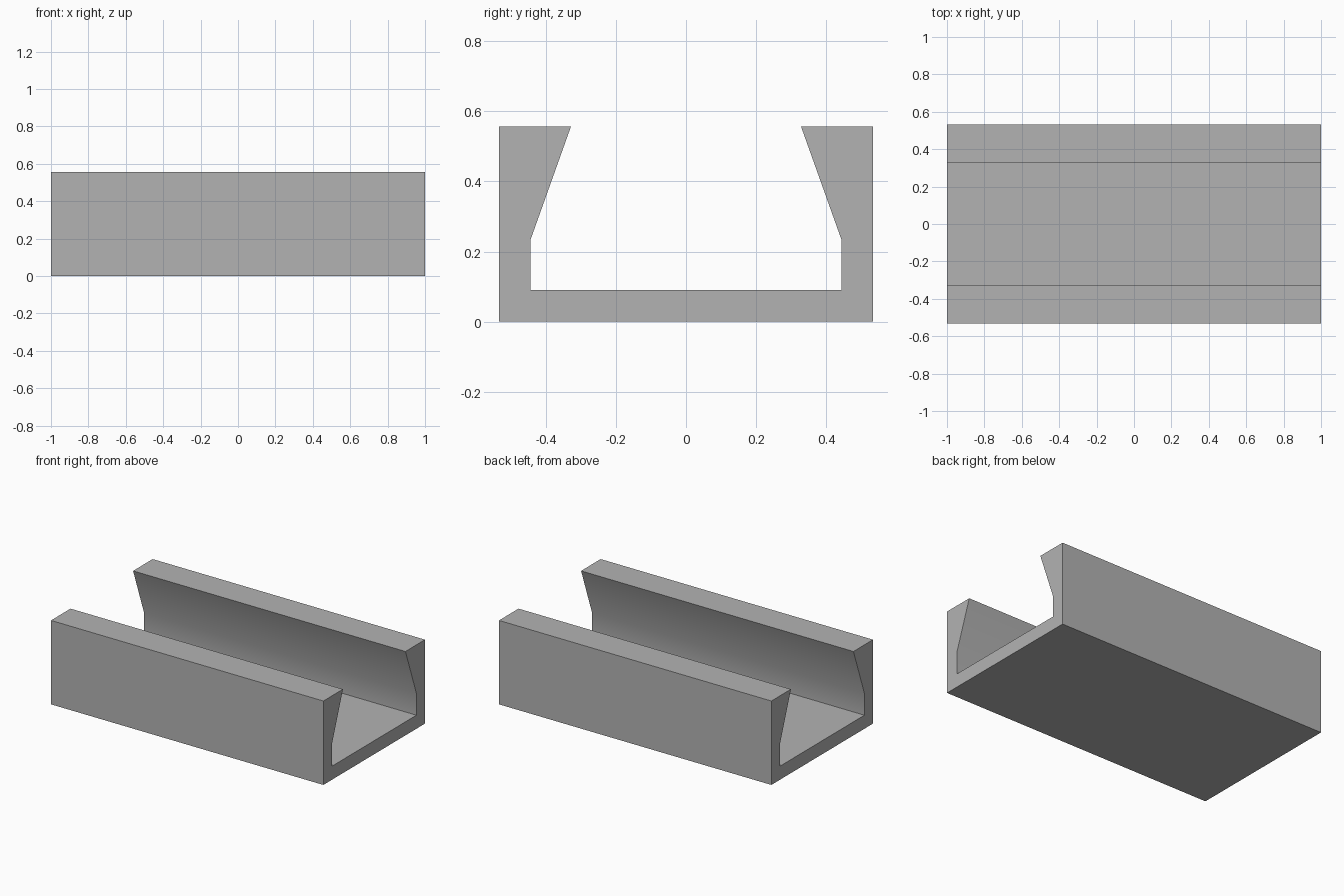
import bpy
import bmesh
import math
from mathutils import Vector

cube = bpy.data.objects.get("Cube")
if cube:
    bpy.data.objects.remove(cube, do_unlink=True)

# Single grey material
grey = bpy.data.materials.new("plain grey")
grey.use_nodes = True
colour = (0.45, 0.45, 0.45, 1)
grey.diffuse_color = colour
grey.node_tree.nodes["Principled BSDF"].inputs["Base Color"].default_value = colour

# Channel section: one half as (y, z), mirrored to close the outline
LENGTH = 2.0
half = [(0.533, 0), (0.533, 0.557), (0.328, 0.557), (0.443, 0.235), (0.443, 0.09)]
outline = half + [(-y, z) for y, z in reversed(half)]

# Extrude the section along the length
bm = bmesh.new()
section = bm.faces.new([bm.verts.new((-LENGTH / 2, y, z)) for y, z in outline])
swept = bmesh.ops.extrude_face_region(bm, geom=[section], use_keep_orig=True)
moved = [v for v in swept["geom"] if isinstance(v, bmesh.types.BMVert)]
bmesh.ops.translate(bm, verts=moved, vec=Vector((LENGTH, 0, 0)))
bmesh.ops.recalc_face_normals(bm, faces=bm.faces)

mesh = bpy.data.meshes.new("channel_rail")
bm.to_mesh(mesh)
bm.free()
mesh.materials.append(grey)
rail = bpy.data.objects.new("channel_rail", mesh)
bpy.context.collection.objects.link(rail)

# Soften the shallow bend inside each wall, keep the square edges sharp
bpy.ops.object.select_all(action="DESELECT")
rail.select_set(True)
bpy.context.view_layer.objects.active = rail
bpy.ops.object.shade_smooth_by_angle(angle=math.radians(30))
